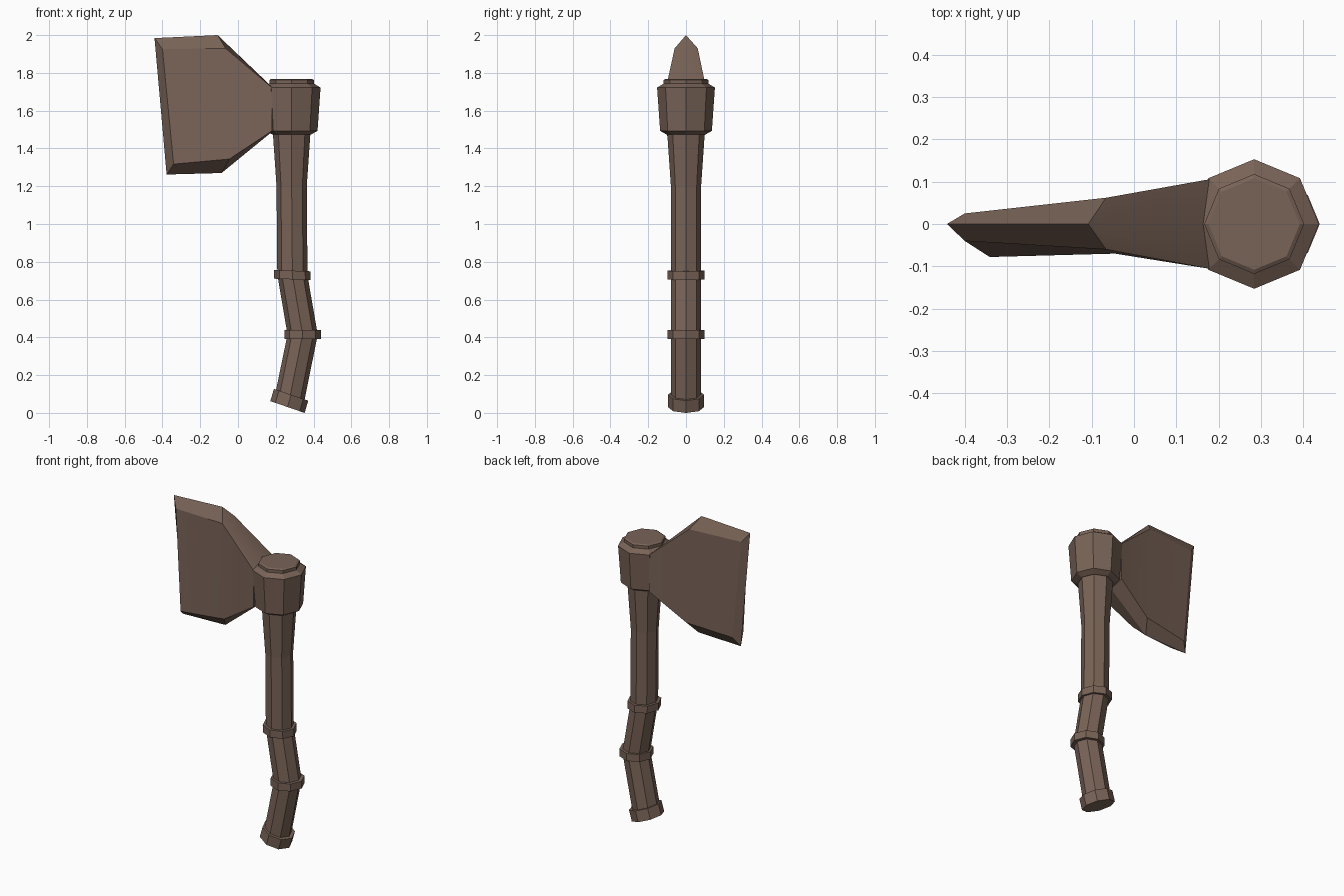
import bpy, bmesh
from math import sin, cos, pi, radians
from mathutils import Vector

if "Cube" in bpy.data.objects:
    bpy.data.objects.remove(bpy.data.objects["Cube"])

brown = bpy.data.materials.new("brown")
brown.diffuse_color = (0.19, 0.125, 0.095, 1)
brown.use_nodes = True
brown.node_tree.nodes["Principled BSDF"].inputs["Base Color"].default_value = brown.diffuse_color


def finish(name, bm):
    bmesh.ops.recalc_face_normals(bm, faces=bm.faces)
    me = bpy.data.meshes.new(name)
    bm.to_mesh(me)
    bm.free()
    me.materials.append(brown)
    ob = bpy.data.objects.new(name, me)
    bpy.context.collection.objects.link(ob)
    return ob


def loft(name, sections, sides=8):
    """Closed octagonal tube through (x, z, radius, tilt in degrees) sections."""
    bm = bmesh.new()
    rings = []
    for x, z, r, tilt in sections:
        t = radians(tilt)
        ring = []
        for i in range(sides):
            a = 2 * pi * i / sides
            u = r * cos(a)
            ring.append(bm.verts.new((x + u * cos(t), r * sin(a), z - u * sin(t))))
        rings.append(ring)
    for lo, hi in zip(rings, rings[1:]):
        for i in range(sides):
            j = (i + 1) % sides
            bm.faces.new((lo[i], lo[j], hi[j], hi[i]))
    bm.faces.new(rings[0])
    bm.faces.new(rings[-1])
    return finish(name, bm)


# Bent handle shaft
loft("handle", [(0.274, 0.08, 0.08, 19), (0.342, 0.415, 0.08, 0),
                (0.288, 0.73, 0.08, 2), (0.284, 1.20, 0.08, 0),
                (0.284, 1.49, 0.10, 0)])

# Bands around the bends and the end cap
loft("upper_band", [(0.288, 0.707, 0.097, 2), (0.287, 0.753, 0.097, 2)])
loft("lower_band", [(0.342, 0.392, 0.097, 0), (0.342, 0.438, 0.097, 0)])
loft("end_cap", [(0.262, 0.031, 0.096, 19), (0.281, 0.096, 0.096, 19)])

# Collar that holds the blade
cx = 0.284
loft("collar", [(cx, 1.475, 0.105, 0), (cx, 1.493, 0.137, 0),
                (cx, 1.722, 0.153, 0), (cx, 1.743, 0.118, 0),
                (cx, 1.762, 0.118, 0), (cx, 1.768, 0.108, 0)])

# Blade: a central outline with a raised face on either side
outline = [(-0.442, 1.984), (-0.108, 2.0), (0.17, 1.735),
           (0.17, 1.48), (-0.087, 1.27), (-0.378, 1.262)]
plate = [(-0.40, 1.926), (-0.066, 1.93), (0.18, 1.722),
         (0.18, 1.493), (-0.045, 1.344), (-0.341, 1.317)]
front_y = [-0.04, -0.06, -0.106, -0.106, -0.07, -0.078]
back_y = [0.025, 0.062, 0.106, 0.106, 0.062, 0.03]

bm = bmesh.new()
rim = [bm.verts.new((x, 0, z)) for x, z in outline]
for depth in (front_y, back_y):
    side = [bm.verts.new((x, y, z)) for (x, z), y in zip(plate, depth)]
    for i in range(6):
        j = (i + 1) % 6
        bm.faces.new((rim[i], rim[j], side[j], side[i]))
    bm.faces.new((side[0], side[1], side[4], side[5]))
    bm.faces.new((side[1], side[2], side[3], side[4]))
blade = finish("blade", bm)

bpy.ops.object.select_all(action='DESELECT')
blade.select_set(True)
bpy.context.view_layer.objects.active = blade
bpy.ops.object.shade_smooth_by_angle(angle=radians(20))
